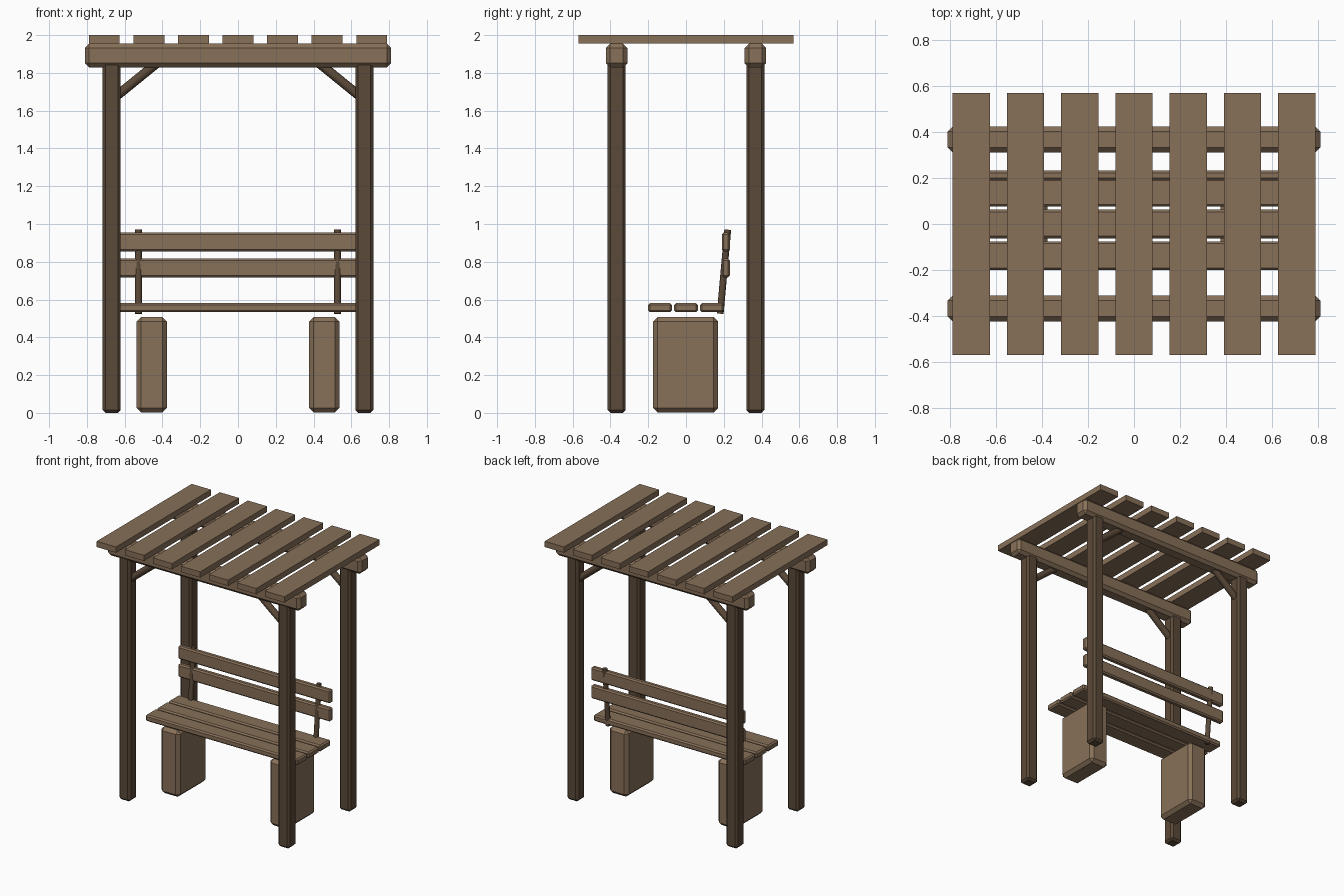
import bpy
import bmesh
from mathutils import Vector

cube = bpy.data.objects.get("Cube")
if cube:
    bpy.data.objects.remove(cube, do_unlink=True)


def make_material(name, rgb):
    mat = bpy.data.materials.new(name)
    mat.use_nodes = True
    color = (*rgb, 1.0)
    mat.diffuse_color = color
    mat.node_tree.nodes["Principled BSDF"].inputs["Base Color"].default_value = color
    return mat


plank_wood = make_material("plank_brown", (0.245, 0.162, 0.098))
post_wood = make_material("dark_post_brown", (0.105, 0.068, 0.040))


def add_object(name, bm, mat):
    mesh = bpy.data.meshes.new(name)
    bm.to_mesh(mesh)
    bm.free()
    mesh.materials.append(mat)
    obj = bpy.data.objects.new(name, mesh)
    bpy.context.collection.objects.link(obj)
    return obj


def timber(name, center, size, mat, chamfer=0.0):
    """Straight block of wood with chamfered edges."""
    bm = bmesh.new()
    bmesh.ops.create_cube(bm, size=1)
    bmesh.ops.scale(bm, vec=size, verts=bm.verts)
    obj = add_object(name, bm, mat)
    obj.location = center
    if chamfer:
        bevel = obj.modifiers.new("chamfer", "BEVEL")
        bevel.width = chamfer
        bevel.segments = 1
    return obj


def rod(name, start, end, radius, mat):
    """Round bar between two points."""
    start, end = Vector(start), Vector(end)
    axis = end - start
    bm = bmesh.new()
    bmesh.ops.create_cone(bm, cap_ends=True, segments=12, radius1=radius,
                          radius2=radius, depth=axis.length)
    for face in bm.faces:
        face.smooth = len(face.verts) == 4
    for edge in bm.edges:
        edge.smooth = all(face.smooth for face in edge.link_faces)
    obj = add_object(name, bm, mat)
    obj.location = (start + end) / 2
    obj.rotation_euler = axis.to_track_quat("Z", "Y").to_euler()
    return obj


sides = (("right", -1), ("left", 1))
rows = (("front", -0.367), ("back", 0.367))

# Frame: posts, beams and corner braces
for row, y in rows:
    timber(f"{row}_beam", (0, y, 1.892), (1.62, 0.113, 0.125), plank_wood, 0.022)
    for side, s in sides:
        timber(f"{row}_{side}_post", (s * 0.669, y, 0.93),
               (0.095, 0.095, 1.86), post_wood, 0.015)
        rod(f"{row}_{side}_brace", (s * 0.665, y, 1.66), (s * 0.41, y, 1.867),
            0.025, post_wood)

# Roof slats
for i in range(7):
    timber(f"roof_slat_{i + 1}", ((i - 3) * 0.2357, 0, 1.978),
           (0.162, 1.14, 0.044), plank_wood)

# Bench seat
for i in range(3):
    timber(f"seat_slat_{i + 1}", (0, (i - 1) * 0.138, 0.557),
           (1.28, 0.126, 0.048), plank_wood, 0.01)

# Bench backrest
for name, z in (("lower", 0.767), ("upper", 0.905)):
    timber(f"{name}_back_rail", (0, 0.211, z), (1.28, 0.043, 0.1), plank_wood, 0.01)

# Bench legs and leaning backrest supports
for side, s in sides:
    timber(f"{side}_bench_leg", (s * 0.457, -0.002, 0.255),
           (0.16, 0.345, 0.506), plank_wood, 0.024)
    rod(f"{side}_back_support", (s * 0.527, 0.181, 0.525), (s * 0.527, 0.221, 0.97),
        0.018, post_wood)
